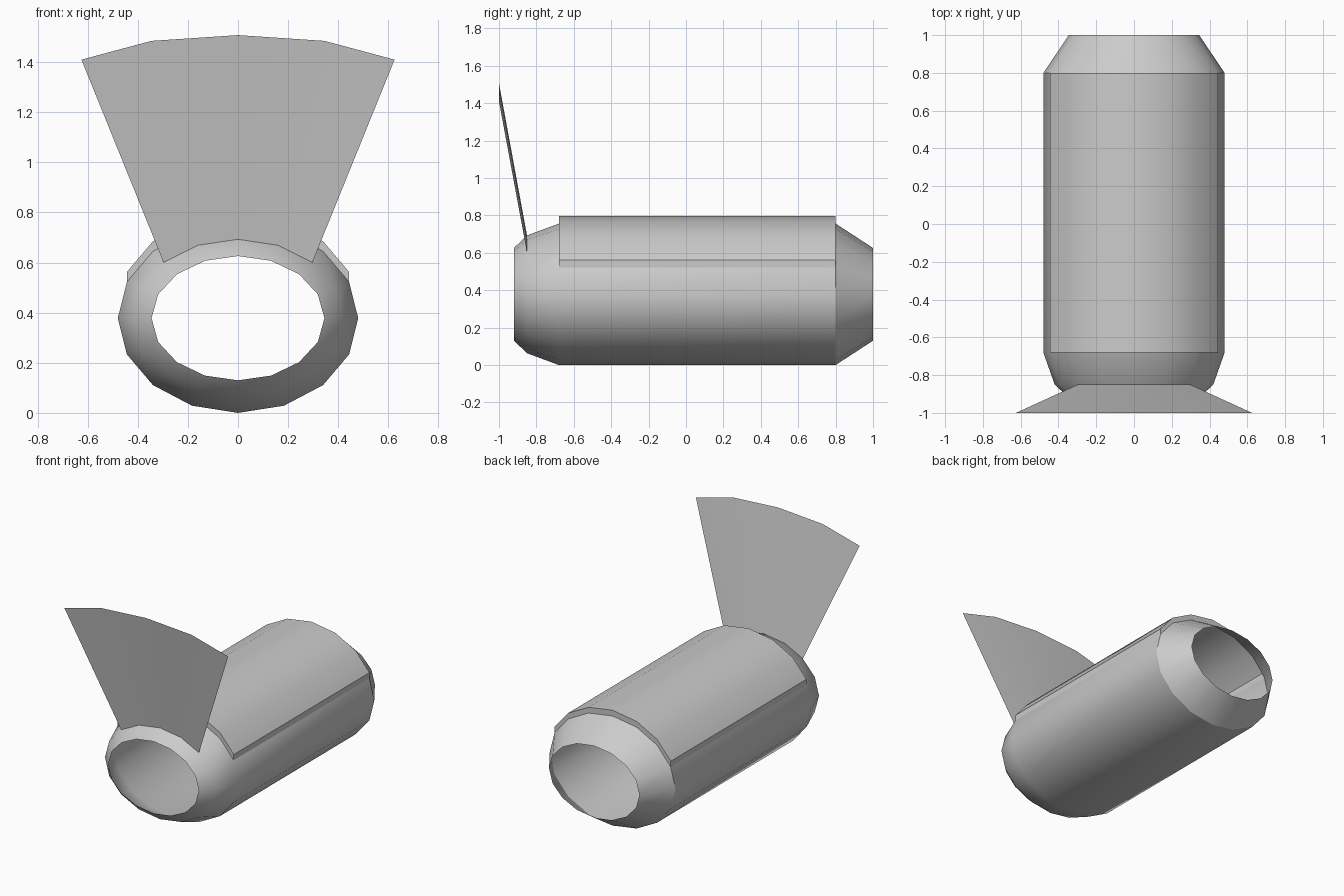
import bpy, bmesh
from math import cos, sin, pi

if "Cube" in bpy.data.objects:
    bpy.data.objects.remove(bpy.data.objects["Cube"])

SIDES = 16
CZ = 0.378                       # height of the tube axis
LIFT = 0.04                      # height of the raised top panel
# rings along the tube: y, half width, half height
RINGS = [(-0.92, 0.345, 0.248), (-0.85, 0.42, 0.315),
         (-0.68, 0.48, 0.378), (0.80, 0.48, 0.378), (1.0, 0.345, 0.248)]
PANEL = range(1, 7)              # sides of the main section covered by the panel


def ring_point(ring, i, lift=0.0):
    y, rx, rz = ring
    a = 2 * pi * i / SIDES
    return (rx * cos(a), y, CZ + lift + rz * sin(a))


def finish(bm, name):
    mesh = bpy.data.meshes.new(name)
    bm.normal_update()
    bm.to_mesh(mesh)
    bm.free()
    obj = bpy.data.objects.new(name, mesh)
    bpy.context.collection.objects.link(obj)
    bpy.ops.object.select_all(action='DESELECT')
    obj.select_set(True)
    bpy.context.view_layer.objects.active = obj
    bpy.ops.object.shade_smooth_by_angle(angle=pi / 6)
    return obj


# Tube body, open at both ends and under the raised panel
bm = bmesh.new()
rows = [[bm.verts.new(ring_point(r, i)) for i in range(SIDES)] for r in RINGS]
for k in range(len(RINGS) - 1):
    for i in range(SIDES):
        if k == 2 and i in PANEL:
            continue
        j = (i + 1) % SIDES
        bm.faces.new((rows[k][i], rows[k + 1][i], rows[k + 1][j], rows[k][j]))
bmesh.ops.recalc_face_normals(bm, faces=bm.faces)
finish(bm, "tube_body")

# Raised top panel with a short skirt down to the body
bm = bmesh.new()
front, back = [[bm.verts.new(ring_point(r, i, LIFT)) for i in range(1, 8)]
               for r in RINGS[2:4]]
for i in range(6):
    bm.faces.new((front[i], back[i], back[i + 1], front[i + 1]))
rim = [e for e in bm.edges if e.is_boundary]
skirt = bmesh.ops.extrude_edge_only(bm, edges=rim)["geom"]
bmesh.ops.translate(bm, vec=(0, 0, -LIFT),
                    verts=[v for v in skirt if isinstance(v, bmesh.types.BMVert)])
bmesh.ops.recalc_face_normals(bm, faces=bm.faces)
finish(bm, "raised_top_panel")

# Flared fan plate standing on the front ring
bm = bmesh.new()
low = [bm.verts.new(ring_point(RINGS[1], i)) for i in range(2, 7)]
high = [bm.verts.new((x, -1.0, z)) for x, z in
        [(0.625, 1.41), (0.345, 1.485), (0, 1.508), (-0.345, 1.485), (-0.625, 1.41)]]
for i in range(4):
    bm.faces.new((low[i], high[i], high[i + 1], low[i + 1]))
finish(bm, "fan_plate")
